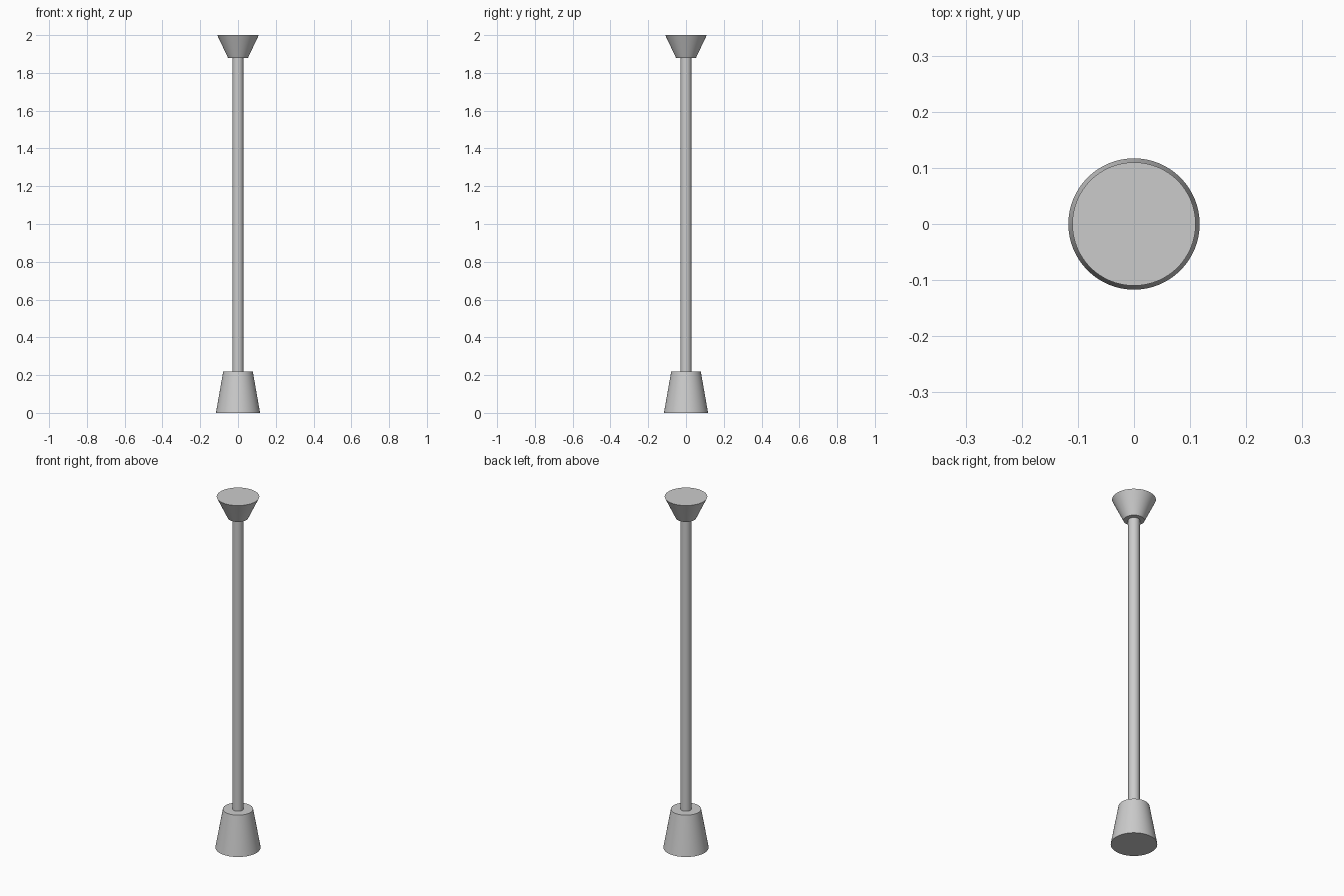
import bpy
import math

cube = bpy.data.objects.get("Cube")
if cube:
    bpy.data.objects.remove(cube, do_unlink=True)

# Single plain grey finish
grey = bpy.data.materials.new("light_grey")
grey.use_nodes = True
colour = (0.6, 0.6, 0.6, 1.0)
grey.diffuse_color = colour
grey.node_tree.nodes["Principled BSDF"].inputs["Base Color"].default_value = colour


def frustum(name, z_bottom, z_top, r_bottom, r_top):
    """Closed round section standing on the z axis."""
    bpy.ops.mesh.primitive_cone_add(
        vertices=64, radius1=r_bottom, radius2=r_top,
        depth=z_top - z_bottom, location=(0, 0, (z_bottom + z_top) / 2))
    obj = bpy.context.object
    obj.name = name
    obj.data.materials.append(grey)
    bpy.ops.object.shade_smooth_by_angle(angle=math.radians(30))
    return obj


# Weighted foot, slim pole and flared cap
frustum("base", 0, 0.22, 0.117, 0.078)
frustum("pole", 0.2, 1.9, 0.029, 0.029)
frustum("top_cap", 1.88, 2, 0.053, 0.11)
